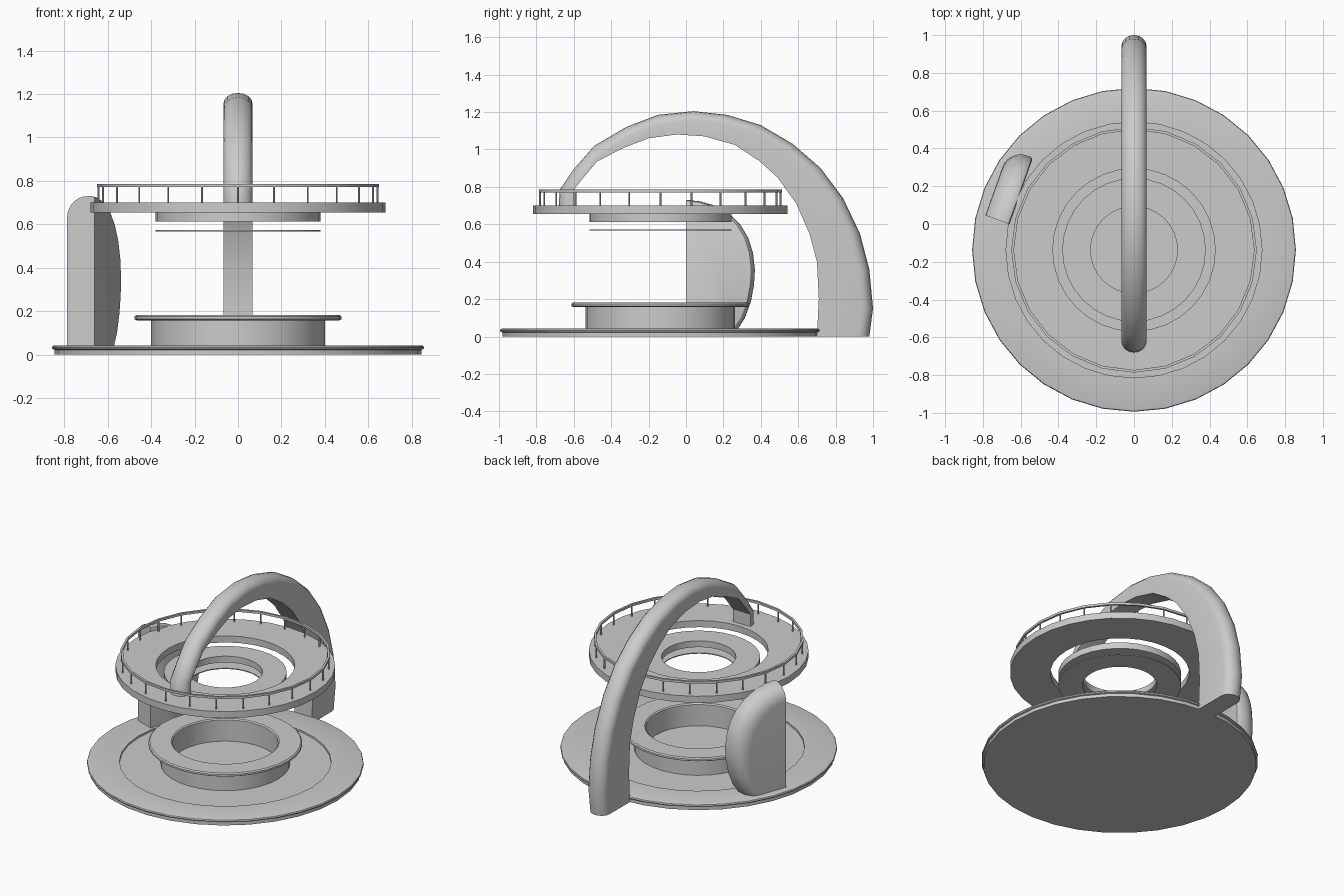
import bpy, bmesh, math
from mathutils import Vector

if "Cube" in bpy.data.objects:
    bpy.data.objects.remove(bpy.data.objects["Cube"])

CY = -0.137  # common centre of all round parts


def finish(name, bm, angle=35):
    bmesh.ops.recalc_face_normals(bm, faces=bm.faces)
    me = bpy.data.meshes.new(name)
    bm.to_mesh(me)
    bm.free()
    ob = bpy.data.objects.new(name, me)
    bpy.context.collection.objects.link(ob)
    bpy.ops.object.select_all(action='DESELECT')
    ob.select_set(True)
    bpy.context.view_layer.objects.active = ob
    bpy.ops.object.shade_smooth_by_angle(angle=math.radians(angle))
    return ob


def ring(name, profile, n=32):
    """Revolve a closed (radius, z) profile around the centre."""
    bm = bmesh.new()
    rows = []
    for i in range(n):
        a = 2 * math.pi * i / n
        rows.append([bm.verts.new((r * math.cos(a), CY + r * math.sin(a), z)) for r, z in profile])
    m = len(profile)
    for i in range(n):
        p, q = rows[i], rows[(i + 1) % n]
        for j in range(m):
            k = (j + 1) % m
            bm.faces.new((p[j], q[j], q[k], p[k]))
    bmesh.ops.remove_doubles(bm, verts=bm.verts, dist=1e-5)
    return finish(name, bm)


def loft(name, rows):
    """Skin closed sections and cap both ends."""
    bm = bmesh.new()
    vs = [[bm.verts.new(p) for p in row] for row in rows]
    m = len(vs[0])
    for p, q in zip(vs, vs[1:]):
        for j in range(m):
            k = (j + 1) % m
            bm.faces.new((p[j], q[j], q[k], p[k]))
    bm.faces.new(vs[0])
    bm.faces.new(vs[-1])
    return finish(name, bm)


def box_ring(name, r0, r1, z0, z1, n=32):
    return ring(name, [(r0, z0), (r1, z0), (r1, z1), (r0, z1)], n)


# round floor with raised rim
ring("base", [(0, 0), (.845, 0), (.845, .022), (.854, .025), (.857, .032), (.854, .040),
              (.845, .043), (.655, .043), (.655, .03), (0, .03)])

# ring counter with overhanging top
ring("counter", [(.327, .03), (.40, .03), (.40, .158), (.468, .158), (.476, .163), (.476, .175),
                 (.468, .182), (.335, .182), (.327, .175)])

# overhead deck and the rings hanging in it
box_ring("deck", .43, .68, .655, .70)
box_ring("inner_ring", .23, .38, .612, .655)
box_ring("thin_ring", .23, .38, .567, .573)

# railing
box_ring("handrail", .636, .65, .771, .786, 24)
bm = bmesh.new()
for i in range(24):
    a = 2 * math.pi * i / 24
    res = bmesh.ops.create_cone(bm, cap_ends=True, segments=6, radius1=.005, radius2=.005, depth=.074)
    bmesh.ops.translate(bm, verts=res["verts"],
                        vec=(.643 * math.cos(a), CY + .643 * math.sin(a), .736))
finish("railing_posts", bm)

# tapering arch: (inner y, z, outer y, z) stations from foot to tip
stations = [(.70, 0, .98, 0), (.71, .2, 1.0, .15), (.70, .40, .98, .36), (.66, .55, .93, .55),
            (.59, .71, .84, .74), (.49, .85, .72, .90), (.39, .94, .57, 1.03), (.26, 1.025, .40, 1.13),
            (.10, 1.07, .22, 1.185), (-.05, 1.08, .04, 1.205), (-.20, 1.06, -.15, 1.185),
            (-.33, 1.01, -.32, 1.12), (-.475, .936, -.49, 1.02), (-.54, .86, -.60, .895),
            (-.60, .785, -.675, .785), (-.60, .70, -.68, .70)]
rows = []
for iy, iz, oy, oz in stations:
    a, b = Vector((0, iy, iz)), Vector((0, oy, oz))
    th = (b - a).length
    d = (b - a) / th
    sec = [a + Vector((-.067, 0, 0))]
    for k in range(9):
        t = math.pi * k / 8
        sec.append(a + d * (th - .06 * (1 - math.sin(t))) + Vector((-.067 * math.cos(t), 0, 0)))
    sec.append(a + Vector((.067, 0, 0)))
    rows.append(sec)
loft("arch", rows)

# half-round side panel with rounded outer edge
outline = [(0, .035), (.14, .035), (.27, .035), (.315, .10), (.35, .19), (.368, .28), (.373, .36),
           (.362, .45), (.335, .53), (.29, .60), (.225, .66), (.15, .70), (.07, .722), (0, .73)]
origin = Vector((-.66, 0, 0))
along = Vector((.336, .942, 0))
out = Vector((-.942, .336, 0))
layers = [(0, .012), (.004, .004), (.012, 0)]
layers += [(.035 + .1 * math.sin(t), .1 * (1 - math.cos(t)))
           for t in (math.pi / 2 * k / 7 for k in range(8))]
rows = []
for depth, inset in layers:
    rows.append([origin + out * depth + along * (t * (1 - inset / .373))
                 + Vector((0, 0, .035 + (z - .035) * (1 - inset / .695))) for t, z in outline])
loft("side_panel", rows)
